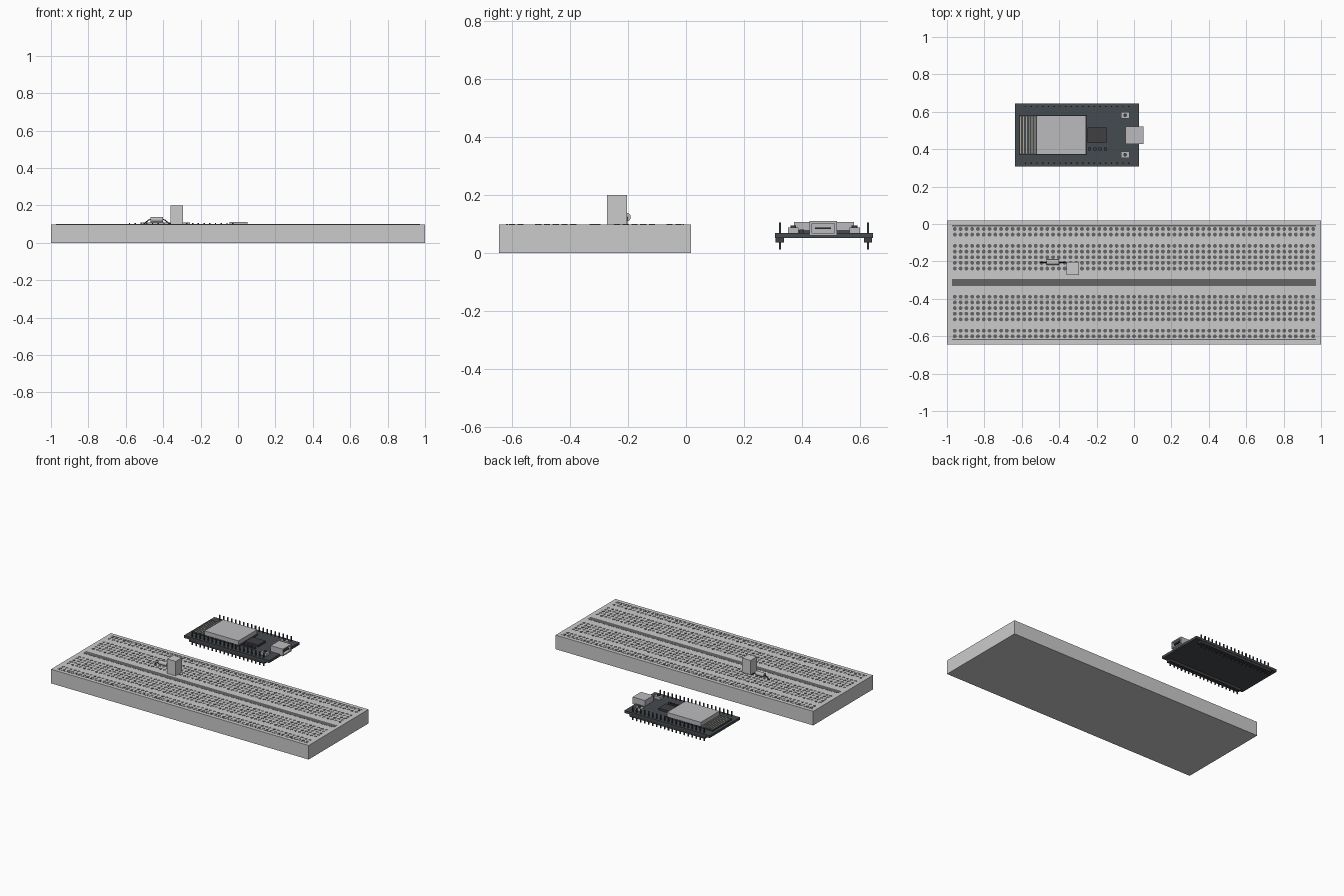
import bpy, bmesh, math
from mathutils import Matrix, Vector

if "Cube" in bpy.data.objects:
    bpy.data.objects.remove(bpy.data.objects["Cube"])


def material(name, c):
    m = bpy.data.materials.new(name)
    m.diffuse_color = (*c, 1)
    m.use_nodes = True
    m.node_tree.nodes["Principled BSDF"].inputs["Base Color"].default_value = m.diffuse_color
    return m


DARK = material("dark_plastic", (0.05, 0.05, 0.055))
HOLE = material("hole_grey", (0.13, 0.13, 0.13))
PCB = material("board_slate", (0.06, 0.07, 0.08))
METAL = material("metal", (0.5, 0.5, 0.52))
COPPER = material("antenna_tan", (0.45, 0.4, 0.3))


def finish(name, bm, mat=None, smooth=False):
    me = bpy.data.meshes.new(name)
    bm.to_mesh(me)
    bm.free()
    ob = bpy.data.objects.new(name, me)
    bpy.context.collection.objects.link(ob)
    if mat:
        me.materials.append(mat)
    if smooth:
        bpy.ops.object.select_all(action='DESELECT')
        ob.select_set(True)
        bpy.context.view_layer.objects.active = ob
        bpy.ops.object.shade_smooth_by_angle()
    return ob


def boxes(name, spans, mat=None):
    """One object from boxes given as (x0, x1, y0, y1, z0, z1)."""
    bm = bmesh.new()
    for x0, x1, y0, y1, z0, z1 in spans:
        c = Vector(((x0 + x1) / 2, (y0 + y1) / 2, (z0 + z1) / 2))
        bmesh.ops.create_cube(bm, size=1, matrix=Matrix.Translation(c)
                              @ Matrix.Diagonal((x1 - x0, y1 - y0, z1 - z0, 1)))
    return finish(name, bm, mat)


def rod(bm, a, b, r, sides=12, r2=None):
    a, b = Vector(a), Vector(b)
    d = b - a
    rot = d.to_track_quat('Z', 'Y').to_matrix().to_4x4()
    bmesh.ops.create_cone(bm, cap_ends=True, segments=sides, radius1=r,
                          radius2=r if r2 is None else r2, depth=d.length,
                          matrix=Matrix.Translation((a + b) / 2) @ rot)


# Breadboard slab, centre channel and rail lines
MID = -0.3135
boxes("breadboard_base", [(-1, 1, -0.645, 0.018, 0, 0.099)])
boxes("centre_channel", [(-0.973, 0.973, MID - 0.019, MID + 0.019, 0.09, 0.0998)], HOLE)
boxes("rail_lines", [(-0.973, 0.973, MID + s * 0.304 - 0.003, MID + s * 0.304 + 0.003, 0.09, 0.0998)
                     for s in (-1, 1)], HOLE)

# Contact holes: two rail rows and five terminal rows on each half
PITCH = 0.0309
bm = bmesh.new()
offsets = [0.287, 0.257] + [0.0755 + 0.0302 * i for i in range(5)]
for s in (-1, 1):
    for off in offsets:
        for i in range(63):
            x, y = (i - 31) * PITCH, MID + s * off
            rod(bm, (x, y, 0.09), (x, y, 0.1), 0.0105, 12)
finish("contact_holes", bm, HOLE)

# Block sensor plugged into the breadboard
boxes("sensor_block", [(-0.36, -0.293, -0.272, -0.203, 0.098, 0.2)])

# Resistor body with bent leads
RY, RZ = -0.205, 0.124
bm = bmesh.new()
rod(bm, (-0.467, RY, RZ), (-0.402, RY, RZ), 0.0145, 20)
finish("resistor_body", bm, METAL, True)
bm = bmesh.new()
for s in (-1, 1):
    path = [(-0.4345 + s * dx, RY, z) for dx, z in ((0.03, RZ), (0.04, RZ), (0.068, 0.102), (0.07, 0.09))]
    for a, b in zip(path, path[1:]):
        rod(bm, a, b, 0.003, 8)
finish("resistor_leads", bm, DARK, True)

# Controller circuit board
BX, BY = -0.304, 0.476
boxes("circuit_board", [(-0.635, 0.027, 0.307, 0.645, 0.053, 0.07)], PCB)

# Header strips and pins along both long edges
boxes("header_strips", [(BX - 0.292, BX + 0.292, BY + s * 0.152 - 0.0145, BY + s * 0.152 + 0.0145, 0.036, 0.0535)
                        for s in (-1, 1)], DARK)
pins = []
for s in (-1, 1):
    for i in range(19):
        x, y = BX + (i - 9) * 0.0307, BY + s * 0.152
        pins.append((x - 0.0035, x + 0.0035, y - 0.0035, y + 0.0035, 0.012, 0.105))
boxes("header_pins", pins, DARK)

# Radio module: carrier, shield can and antenna strips
boxes("radio_carrier", [(-0.615, -0.252, BY - 0.106, BY + 0.106, 0.0695, 0.079)], PCB)
boxes("shield_can", [(-0.521, -0.257, BY - 0.104, BY + 0.104, 0.078, 0.108)], METAL)
boxes("antenna_strips", [(-0.609 + 0.0155 * i, -0.604 + 0.0155 * i, BY - 0.1, BY + 0.1, 0.0785, 0.081)
                         for i in range(6)], COPPER)

# Interface chip and small surface parts
boxes("interface_chip", [(-0.248, -0.147, 0.434, 0.516, 0.0695, 0.084)], DARK)
boxes("small_parts", [(-0.246 + 0.0285 * i, -0.230 + 0.0285 * i, 0.392, 0.408, 0.0695, 0.081)
                      for i in range(4)], DARK)

# Push buttons
BTN_X = -0.0475
boxes("button_bodies", [(BTN_X - 0.023, BTN_X + 0.023, BY + s * 0.106 - 0.018, BY + s * 0.106 + 0.018, 0.0695, 0.089)
                        for s in (-1, 1)], METAL)
bm = bmesh.new()
for s in (-1, 1):
    y = BY + s * 0.106
    rod(bm, (BTN_X, y, 0.088), (BTN_X, y, 0.095), 0.01, 16)
finish("button_caps", bm, DARK, True)

# Connector shell: open at +x with a recessed mouth
bm = bmesh.new()
bmesh.ops.create_cube(bm, size=1, matrix=Matrix.Translation((0.0025, 0.4735, 0.086))
                      @ Matrix.Diagonal((0.095, 0.094, 0.05, 1)))
bm.faces.ensure_lookup_table()
face = max(bm.faces, key=lambda f: f.calc_center_median().x)
bmesh.ops.inset_individual(bm, faces=[face], thickness=0.0115)
face.normal_update()
ext = bmesh.ops.extrude_discrete_faces(bm, faces=[face])["faces"][0]
bmesh.ops.translate(bm, verts=ext.verts, vec=(-0.04, 0, 0))
finish("port_shell", bm, METAL)
boxes("port_tongue", [(0.005, 0.045, 0.446, 0.501, 0.083, 0.089)], DARK)
